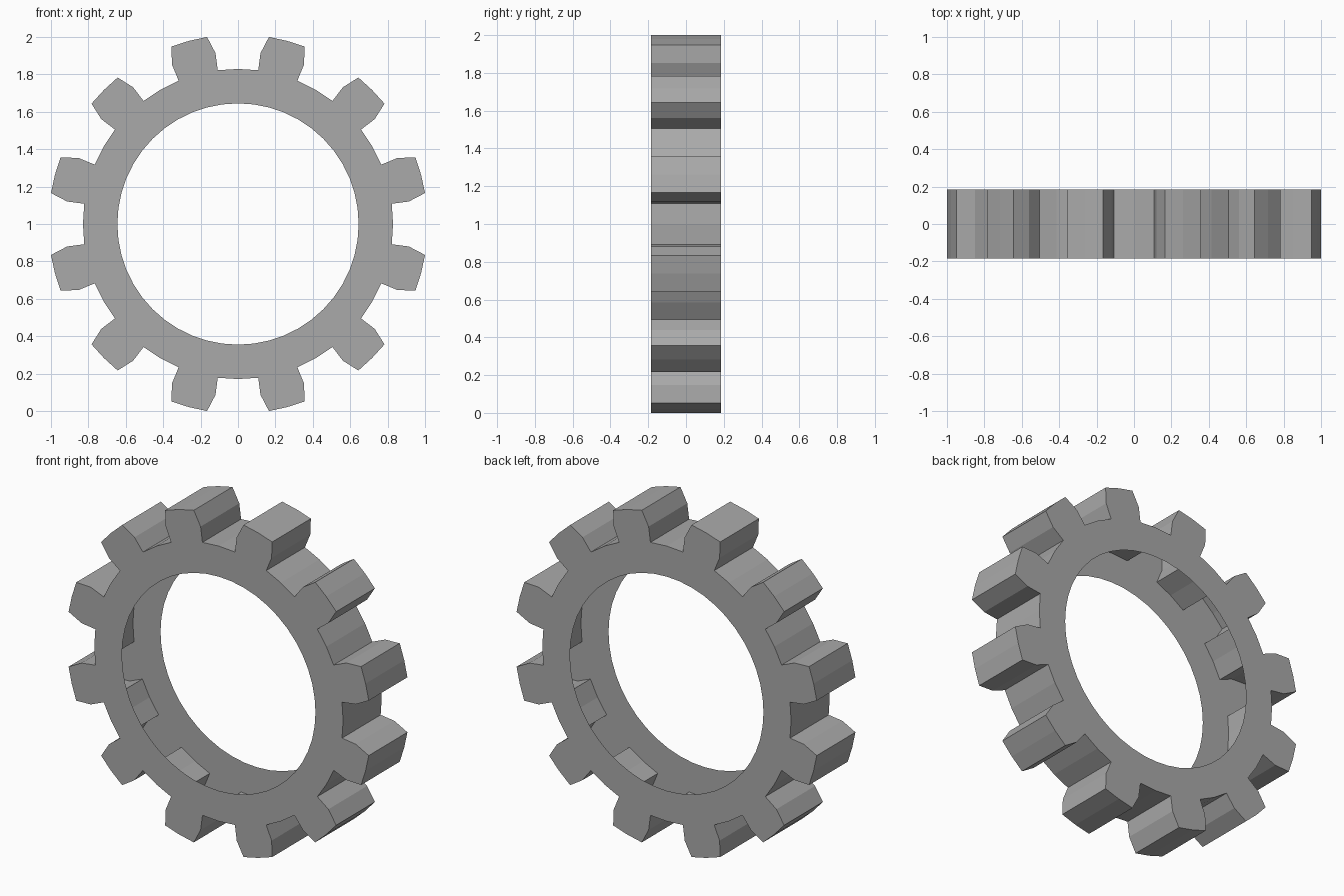
import bpy, bmesh
from math import sin, cos, radians

if "Cube" in bpy.data.objects:
    bpy.data.objects.remove(bpy.data.objects["Cube"])

TEETH = 12
HALF_WIDTH = 0.184
R_BORE, R_ROOT, R_PITCH, R_TIP = 0.645, 0.829, 0.9215, 1.0136
PITCH = 360 / TEETH
Q = PITCH / 4          # each tooth pitch is split in four steps
TIP = 5.6              # half angle of the tooth tip


def ring_point(bm, radius, angle, y):
    a = radians(angle)
    return bm.verts.new((radius * sin(a), y, 1 + radius * cos(a)))


bm = bmesh.new()
plates = []
for y in (-HALF_WIDTH, HALF_WIDTH):
    bore, root, profile = [], [], []
    for i in range(TEETH):
        centre = PITCH * (i + 0.5)
        # ring: tooth start, tooth middle, tooth end, valley middle
        for k in (-1, 0, 1, 2):
            bore.append(ring_point(bm, R_BORE, centre + k * Q, y))
            root.append(ring_point(bm, R_ROOT, centre + k * Q, y))
        mid = [ring_point(bm, R_PITCH, centre + k * Q, y) for k in (-1, 0, 1)]
        tip = [ring_point(bm, R_TIP, centre + k * TIP, y) for k in (-1, 0, 1)]
        base = root[-4:-1]
        for k in range(2):
            bm.faces.new((base[k], base[k + 1], mid[k + 1], mid[k]))
            bm.faces.new((mid[k], mid[k + 1], tip[k + 1], tip[k]))
        profile += [base[0], mid[0], *tip, mid[2], base[2], root[-1]]
    n = len(root)
    for j in range(n):
        k = (j + 1) % n
        bm.faces.new((bore[j], bore[k], root[k], root[j]))
    plates.append(profile)

# toothed outer wall; the gear is a hollow shell, open at the bore
front, back = plates
n = len(front)
for j in range(n):
    k = (j + 1) % n
    bm.faces.new((front[j], front[k], back[k], back[j]))

# make the shell face outward
bmesh.ops.recalc_face_normals(bm, faces=bm.faces)
bm.faces.ensure_lookup_table()
f = bm.faces[0]
if f.normal.y * f.calc_center_median().y < 0:
    bmesh.ops.reverse_faces(bm, faces=bm.faces)

mesh = bpy.data.meshes.new("gear_ring")
bm.to_mesh(mesh)
bm.free()

# dark grey metal
grey = bpy.data.materials.new("dark_grey")
grey.diffuse_color = (0.4, 0.4, 0.4, 1)
grey.use_nodes = True
grey.node_tree.nodes["Principled BSDF"].inputs["Base Color"].default_value = grey.diffuse_color
mesh.materials.append(grey)
bpy.context.collection.objects.link(bpy.data.objects.new("gear_ring", mesh))
